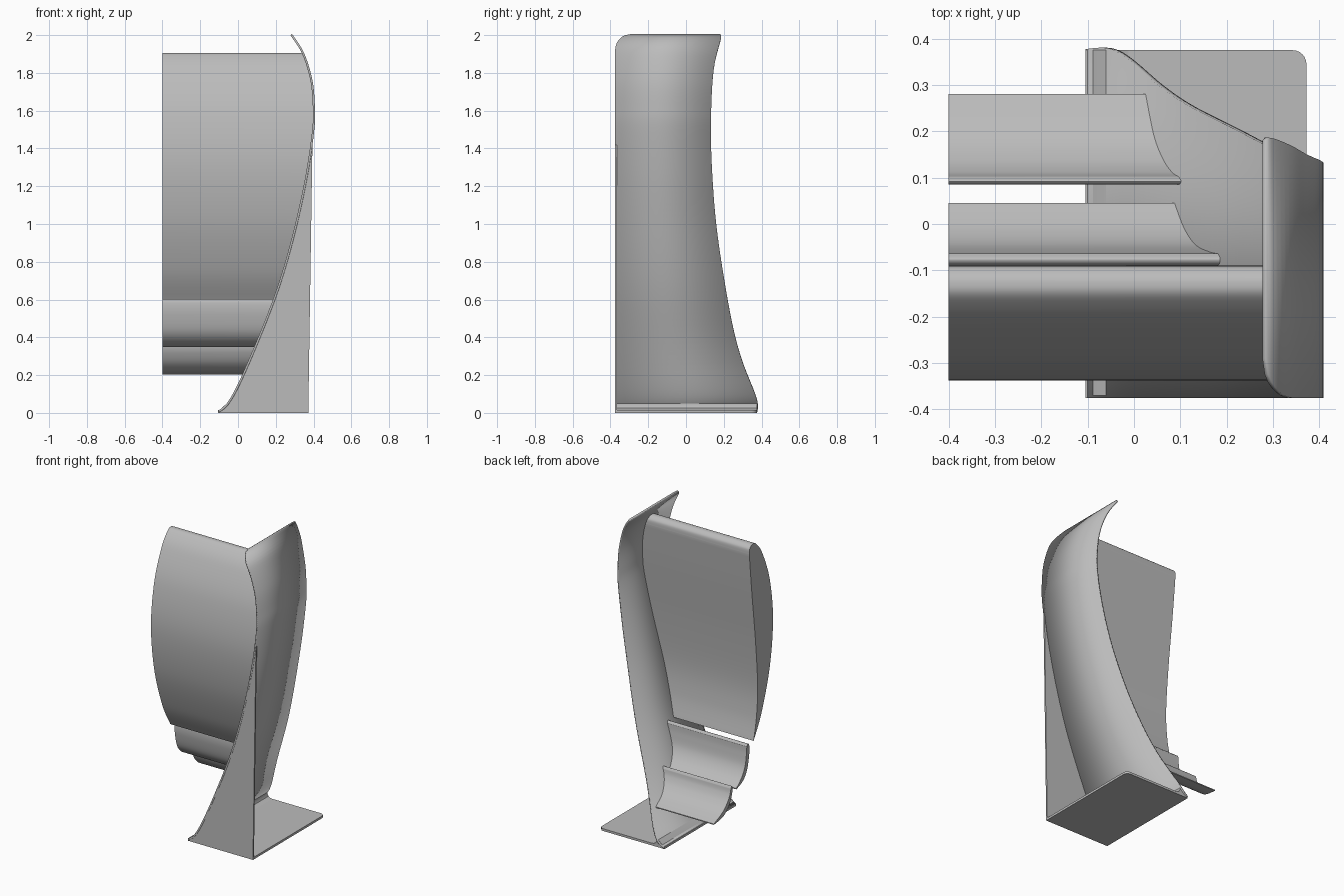
import bpy, bmesh, math

cube = bpy.data.objects.get("Cube")
if cube:
    bpy.data.objects.remove(cube)

grey = bpy.data.materials.new("plain_grey")
grey.use_nodes = True
grey.diffuse_color = (0.5, 0.5, 0.5, 1)
grey.node_tree.nodes["Principled BSDF"].inputs["Base Color"].default_value = grey.diffuse_color


def curve(pts, n=8):
    """Smooth curve through a few 2D points."""
    ext = [pts[0]] + pts + [pts[-1]]
    out = []
    for a, b, c, d in zip(ext, ext[1:], ext[2:], ext[3:]):
        for k in range(n):
            t = k / n
            out.append(tuple(q + t * (r - p) / 2 + t * t * (p - 2.5 * q + 2 * r - s / 2)
                             + t ** 3 * (3 * (q - r) + s - p) / 2
                             for p, q, r, s in zip(a, b, c, d)))
    return out + [pts[-1]]


def at_height(samples, z):
    """First coordinate of a (value, z) curve at height z."""
    for (u, za), (v, zb) in zip(samples, samples[1:]):
        if za <= z <= zb:
            return u + (v - u) * (z - za) / max(zb - za, 1e-6)
    return samples[0][0] if z < samples[0][1] else samples[-1][0]


def finish(name, bm):
    bmesh.ops.recalc_face_normals(bm, faces=bm.faces)
    mesh = bpy.data.meshes.new(name)
    bm.to_mesh(mesh)
    bm.free()
    mesh.materials.append(grey)
    ob = bpy.data.objects.new(name, mesh)
    bpy.context.collection.objects.link(ob)
    bpy.ops.object.select_all(action='DESELECT')
    ob.select_set(True)
    bpy.context.view_layer.objects.active = ob
    bpy.ops.object.shade_smooth_by_angle(angle=math.radians(35))
    return ob


def prism(name, start, end):
    """Solid between two matching outlines."""
    bm = bmesh.new()
    a = [bm.verts.new(p) for p in start]
    b = [bm.verts.new(p) for p in end]
    bm.faces.new(a)
    bm.faces.new(b[::-1])
    n = len(a)
    for i in range(n):
        j = (i + 1) % n
        bm.faces.new((a[i], b[i], b[j], a[j]))
    return finish(name, bm)


FRONT, BACK, TOP, THICK = -0.375, 0.375, 2.0, 0.011

# Bowed side panel: (x, z) bend and (y, z) rear edge
bend = curve([(-0.105, 0.012), (-0.06, 0.05), (0, 0.155), (0.09, 0.36), (0.185, 0.6),
              (0.25, 0.8), (0.31, 1.03), (0.36, 1.27), (0.393, 1.5), (0.396, 1.62),
              (0.383, 1.76), (0.34, 1.9), (0.277, TOP)])
rear = curve([(BACK, 0), (BACK, 0.075), (0.3, 0.27), (0.25, 0.45), (0.2, 0.72), (0.16, 1.0),
              (0.14, 1.25), (0.132, 1.47), (0.137, 1.7), (0.152, 1.85), (0.185, 1.98), (0.18, TOP)])
bm = bmesh.new()
rows = []
radius = 0.085
for x, z in bend:
    up = max(0, z - (TOP - radius))
    front = FRONT + radius - math.sqrt(max(0, radius ** 2 - up ** 2))
    back = at_height(rear, z)
    rows.append([bm.verts.new((x, y, z)) for y in (front, back)])
for r, s in zip(rows, rows[1:]):
    bm.faces.new((r[0], r[1], s[1], s[0]))
panel = finish("side_panel", bm)
solid = panel.modifiers.new("thickness", 'SOLIDIFY')
solid.thickness = THICK
# Thicken towards +x, whichever way the sheet faces
solid.offset = 1 if panel.data.polygons[0].normal.x > 0 else -1

# Base plate with one rounded rear corner
corner = [(0.342 + 0.03 * math.cos(t * math.pi / 12), 0.345 + 0.03 * math.sin(t * math.pi / 12))
          for t in range(7)]
plate = [(-0.105, FRONT), (0.372, FRONT)] + corner + [(-0.105, BACK)]
prism("base_plate", [(x, y, 0) for x, y in plate], [(x, y, 0.015) for x, y in plate])

# Cove joining panel and base
cove = [(-0.1, 0.012), (-0.06, 0.05), (-0.045, 0.06), (-0.047, 0.04),
        (-0.04, 0.025), (-0.025, 0.017), (-0.005, 0.014)]
prism("base_cove", [(x, FRONT + 0.005, z) for x, z in cove], [(x, BACK, z) for x, z in cove])

# Flat front gusset between bend and upright edge
edge = [p for p in bend if p[1] < 1.42]
gusset = [(-0.105, 0)] + edge + [(0.394, 1.42), (0.372, 0)]
prism("front_gusset", [(x, FRONT, z) for x, z in gusset],
      [(x, FRONT + 0.01, z) for x, z in gusset])


# Three blades, each a closed (y, z) section running out from the panel
def blade(name, outer, inner):
    section = curve(outer) + curve(inner)[1:]
    if math.dist(section[0], section[-1]) < 1e-4:
        section.pop()
    prism(name, [(-0.4, y, z) for y, z in section],
          [(at_height(bend, z) + 0.004, y, z) for y, z in section])


blade("large_blade",
      [(-0.135, 0.6), (-0.22, 0.76), (-0.305, 1.03), (-0.338, 1.33), (-0.305, 1.6),
       (-0.23, 1.8), (-0.165, 1.89), (-0.125, 1.905), (-0.095, 1.885), (-0.09, 1.85)],
      [(-0.09, 1.85), (-0.115, 1.6), (-0.155, 1.25), (-0.177, 0.95), (-0.165, 0.75), (-0.135, 0.6)])
blade("middle_blade",
      [(0.045, 0.348), (-0.02, 0.375), (-0.065, 0.43), (-0.088, 0.52), (-0.09, 0.585),
       (-0.077, 0.603), (-0.064, 0.59)],
      [(-0.064, 0.59), (-0.06, 0.54), (-0.045, 0.465), (-0.01, 0.405), (0.045, 0.354)])
blade("lower_blade",
      [(0.28, 0.203), (0.19, 0.218), (0.13, 0.26), (0.095, 0.32), (0.085, 0.37),
       (0.092, 0.388), (0.102, 0.375)],
      [(0.102, 0.375), (0.112, 0.34), (0.14, 0.295), (0.19, 0.25), (0.28, 0.209)])
